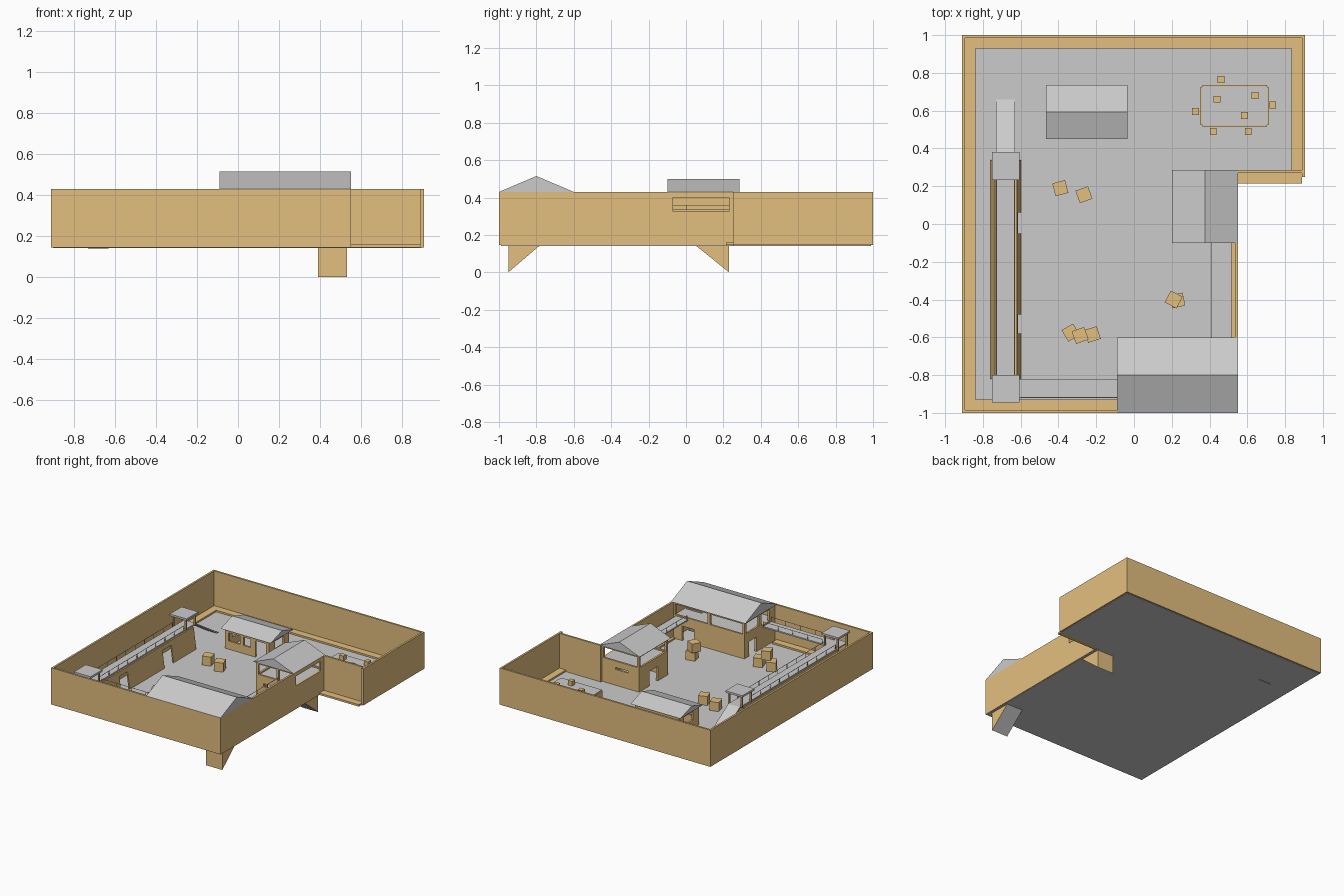
import bpy, bmesh, math
from mathutils import Matrix, Vector

if "Cube" in bpy.data.objects:
    bpy.data.objects.remove(bpy.data.objects["Cube"])

ORANGE = bpy.data.materials.new("ochre")
ORANGE.diffuse_color = (0.77, 0.52, 0.21, 1)
ORANGE.use_nodes = True
ORANGE.node_tree.nodes["Principled BSDF"].inputs["Base Color"].default_value = ORANGE.diffuse_color
G, DECK, EAVE = 0.147, 0.325, 0.43   # ground, upper floor and eave heights


def finish(name, bm, mat=None):
    bmesh.ops.recalc_face_normals(bm, faces=bm.faces[:])
    me = bpy.data.meshes.new(name)
    bm.to_mesh(me)
    bm.free()
    if mat:
        me.materials.append(mat)
    ob = bpy.data.objects.new(name, me)
    bpy.context.collection.objects.link(ob)
    return ob


def add_box(bm, x0, x1, y0, y1, z0, z1, rot=0):
    c = Vector(((x0 + x1) / 2, (y0 + y1) / 2, (z0 + z1) / 2))
    m = (Matrix.Translation(c) @ Matrix.Rotation(math.radians(rot), 4, 'Z')
         @ Matrix.Diagonal((x1 - x0, y1 - y0, z1 - z0, 1)))
    bmesh.ops.create_cube(bm, size=1, matrix=m)


def boxes(name, items, mat=None):
    bm = bmesh.new()
    for it in items:
        add_box(bm, *it)
    return finish(name, bm, mat)


def panel(name, axis, at, thick, u, v, holes=(), mat=ORANGE):
    """Flat slab across an axis, with rectangular openings (u0, u1, v0, v1)."""
    us = sorted({*u, *[a for h in holes for a in h[:2]]})
    vs = sorted({*v, *[a for h in holes for a in h[2:]]})
    put = {'x': lambda a, b: (at, a, b), 'y': lambda a, b: (a, at, b),
           'z': lambda a, b: (a, b, at)}[axis]
    bm = bmesh.new()
    for a, b in zip(us, us[1:]):
        for c, d in zip(vs, vs[1:]):
            mu, mv = (a + b) / 2, (c + d) / 2
            if any(h[0] < mu < h[1] and h[2] < mv < h[3] for h in holes):
                continue
            bm.faces.new([bm.verts.new(put(*p)) for p in ((a, c), (b, c), (b, d), (a, d))])
    bmesh.ops.remove_doubles(bm, verts=bm.verts[:], dist=1e-5)
    ext = bmesh.ops.extrude_face_region(bm, geom=bm.faces[:], use_keep_orig=True)
    move = Vector([thick if k == axis else 0 for k in 'xyz'])
    bmesh.ops.translate(bm, vec=move, verts=[e for e in ext['geom'] if isinstance(e, bmesh.types.BMVert)])
    return finish(name, bm, mat)


def prism(name, profile, axis, a0, a1, mat=None):
    """Extrude a closed profile along x (profile in y, z) or y (profile in x, z)."""
    bm = bmesh.new()
    ends = [[bm.verts.new((a, p, z) if axis == 'x' else (p, a, z)) for p, z in profile]
            for a in (a0, a1)]
    bm.faces.new(ends[0])
    bm.faces.new(ends[1])
    n = len(profile)
    for i in range(n):
        j = (i + 1) % n
        bm.faces.new((ends[0][i], ends[0][j], ends[1][j], ends[1][i]))
    return finish(name, bm, mat)


def gable(name, axis, p0, p1, a0, a1, z0, z1):
    prism(name, [(p0, z0), (p1, z0), ((p0 + p1) / 2, z1)], axis, a0, a1)


def railing(name, axis, at, a0, a1, z=DECK, h=0.035, t=0.002):
    n = max(2, round((a1 - a0) / 0.12))
    spans = [(a0, a1, z + h - t, z + h)]
    spans += [(a0 + (a1 - a0) * i / n - t / 2, a0 + (a1 - a0) * i / n + t / 2, z, z + h) for i in range(n + 1)]
    boxes(name, [(at - t, at + t, a, b, c, d) if axis == 'y' else (a, b, at - t, at + t, c, d)
                 for a, b, c, d in spans])


# floor with two ramp wells and the missing corner
panel("floor", 'z', 0.142, 0.005, (-0.9, 0.895), (-0.99, 0.99),
      [(0.545, 0.895, -0.99, 0.25), (0.39, 0.53, -0.95, -0.78), (0.39, 0.53, 0.05, 0.23)], None)

# ramp wells under the floor: grey slope, ochre sides and end
for label, deep, top in (("front", -0.95, -0.78), ("rear", 0.23, 0.05)):
    bm = bmesh.new()
    for x in (0.39, 0.53):
        bm.faces.new([bm.verts.new(p) for p in ((x, deep, 0), (x, deep, 0.145), (x, top, 0.145))])
    bm.faces.new([bm.verts.new(p) for p in ((0.39, deep, 0), (0.53, deep, 0), (0.53, deep, 0.145), (0.39, deep, 0.145))])
    finish(label + "_well_walls", bm, ORANGE)
    bm = bmesh.new()
    bm.faces.new([bm.verts.new(p) for p in ((0.39, deep, 0), (0.53, deep, 0), (0.53, top, 0.145), (0.39, top, 0.145))])
    finish(label + "_well_slope", bm)

# perimeter walls and the low kerb at their foot
boxes("perimeter_wall", [(-0.91, -0.895, -1, 1, 0.145, EAVE), (-0.895, 0.89, 0.985, 1, 0.145, EAVE),
                         (0.89, 0.905, 0.25, 1, 0.145, EAVE), (-0.895, 0.535, -1, -0.985, 0.145, EAVE),
                         (0.55, 0.89, 0.27, 0.285, 0.145, EAVE)], ORANGE)
panel("east_wall", 'x', 0.535, 0.015, (-1, 0.285), (0.145, EAVE), [(-0.07, 0.23, DECK, 0.40)])
boxes("kerb", [(-0.895, -0.84, -0.985, 0.985, 0.145, 0.16), (-0.84, 0.89, 0.93, 0.985, 0.145, 0.16),
               (0.835, 0.89, 0.285, 0.93, 0.145, 0.16), (-0.84, -0.09, -0.985, -0.93, 0.145, 0.16),
               (0.55, 0.89, 0.215, 0.27, 0.145, 0.16), (0.515, 0.535, -0.6, -0.1, 0.145, 0.16)], ORANGE)

# large front house
gable("front_house_roof", 'x', -1.0, -0.6, -0.09, 0.55, EAVE, 0.515)
panel("front_house_north_wall", 'y', -0.625, 0.015, (-0.075, 0.535), (G, EAVE),
      [(-0.06, 0.22, 0.335, 0.415), (0.24, 0.52, 0.335, 0.415), (0.36, 0.46, G, 0.26)])
panel("front_house_west_wall", 'x', -0.075, 0.015, (-0.985, -0.625), (G, EAVE),
      [(-0.92, -0.82, DECK, 0.415), (-0.79, -0.64, 0.335, 0.415), (-0.76, -0.67, G, 0.26)])
panel("front_house_upper_floor", 'z', DECK - 0.01, 0.01, (-0.06, 0.535), (-0.985, -0.625),
      [(0.39, 0.53, -0.95, -0.75)], None)

# side house
gable("side_house_roof", 'y', 0.2, 0.55, -0.1, 0.285, EAVE, 0.50)
panel("side_house_north_wall", 'y', 0.255, 0.015, (0.215, 0.535), (G, EAVE),
      [(0.235, 0.52, 0.335, 0.415), (0.31, 0.42, 0.27, 0.285)])
panel("side_house_south_wall", 'y', -0.085, 0.015, (0.215, 0.535), (G, EAVE),
      [(0.235, 0.39, 0.335, 0.415), (0.41, 0.51, DECK, 0.415), (0.28, 0.38, 0.25, 0.275)])
panel("side_house_west_wall", 'x', 0.215, 0.015, (-0.085, 0.27), (G, EAVE),
      [(-0.07, 0.25, 0.335, 0.415), (0.04, 0.14, G, 0.26)])
boxes("side_house_upper_floor", [(0.23, 0.535, -0.07, 0.255, DECK - 0.01, DECK)])

# small hut
gable("hut_roof", 'x', 0.45, 0.735, -0.465, -0.035, 0.30, 0.345)
for label, y in (("south", 0.47), ("north", 0.70)):
    panel(f"hut_{label}_wall", 'y', y, 0.015, (-0.44, -0.06), (G, 0.30),
          [(-0.41, -0.31, 0.21, 0.275), (-0.28, -0.22, 0.21, 0.275), (-0.18, -0.09, G, 0.275)])
for label, x in (("west", -0.44), ("east", -0.075)):
    panel(f"hut_{label}_wall", 'x', x, 0.015, (0.485, 0.70), (G, 0.30), [(0.54, 0.65, 0.21, 0.275)])

# raised walkways and ramp
boxes("walkway_deck", [(-0.73, -0.63, -0.945, 0.38, DECK - 0.01, DECK),
                       (-0.63, -0.09, -0.92, -0.82, DECK - 0.01, DECK),
                       (0.41, 0.515, -0.61, -0.085, DECK - 0.01, DECK)])
prism("walkway_ramp", [(0.38, DECK), (0.66, G), (0.65, 0.14), (0.38, DECK - 0.012)], 'x', -0.73, -0.63)

# leaning walls carrying the long walkway, inner one with two doorways
def leaning_wall(name, top_x, foot_x, holes):
    ob = panel(name, 'x', 0, 0.01, (-0.82, 0.34), (G, DECK - 0.01), holes)
    for v in ob.data.vertices:
        v.co.x += foot_x + (top_x - foot_x) * (v.co.z - G) / (DECK - 0.01 - G)

leaning_wall("walkway_outer_wall", -0.735, -0.76, [])
leaning_wall("walkway_inner_wall", -0.63, -0.607, [(-0.05, 0.06, G, 0.28), (-0.58, -0.48, G, 0.28)])

# watch shelters at both ends of the long walkway
for label, y in (("rear", 0.307), ("front", -0.872)):
    z0 = G if label == "front" else DECK - 0.01
    boxes(label + "_shelter_posts", [(-0.68 + sx * 0.055 - 0.006, -0.68 + sx * 0.055 + 0.006,
                                      y + sy * 0.055 - 0.006, y + sy * 0.055 + 0.006, z0, 0.405)
                                     for sx in (-1, 1) for sy in (-1, 1)], ORANGE)
    boxes(label + "_shelter_roof", [(-0.752, -0.607, y - 0.073, y + 0.073, 0.405, 0.42)])

# thin railings
railing("west_rail_outer", 'y', -0.728, -0.8, 0.235)
railing("west_rail_inner", 'y', -0.632, -0.8, 0.235)
railing("south_rail_outer", 'x', -0.918, -0.6, -0.09)
railing("south_rail_inner", 'x', -0.822, -0.6, -0.09)
railing("east_rail", 'y', 0.412, -0.6, -0.1)

# low table-like platform with items on it and seats around it
bm = bmesh.new()
add_box(bm, 0.35, 0.715, 0.515, 0.735, G, 0.22)
bmesh.ops.bevel(bm, geom=[e for e in bm.edges if abs(e.verts[0].co.z - e.verts[1].co.z) > 0.01],
                offset=0.012, segments=2, affect='EDGES')
finish("platform", bm, ORANGE)
boxes("platform_top", [(0.358, 0.707, 0.523, 0.727, 0.219, 0.223)])
for label, z, spots in (
        ("platform_crate", 0.223, [(0.44, 0.66), (0.64, 0.68), (0.585, 0.575)]),
        ("seat", G, [(0.46, 0.765), (0.735, 0.63), (0.325, 0.595), (0.42, 0.49), (0.605, 0.49)])):
    for x, y in spots:
        boxes(label, [(x - 0.018, x + 0.018, y - 0.018, y + 0.018, z, z + 0.036)], ORANGE)

# yard crates, some stacked
for x, y, level, rot in ((-0.39, 0.19, 0, 15), (-0.265, 0.155, 0, 20), (0.23, -0.405, 0, 12),
                         (0.21, -0.4, 1, -28), (-0.335, -0.575, 0, 30), (-0.285, -0.59, 1, 20),
                         (-0.22, -0.585, 0, 18)):
    z = G + level * 0.07
    boxes("crate", [(x - 0.035, x + 0.035, y - 0.035, y + 0.035, z, z + 0.07, rot)], ORANGE)
